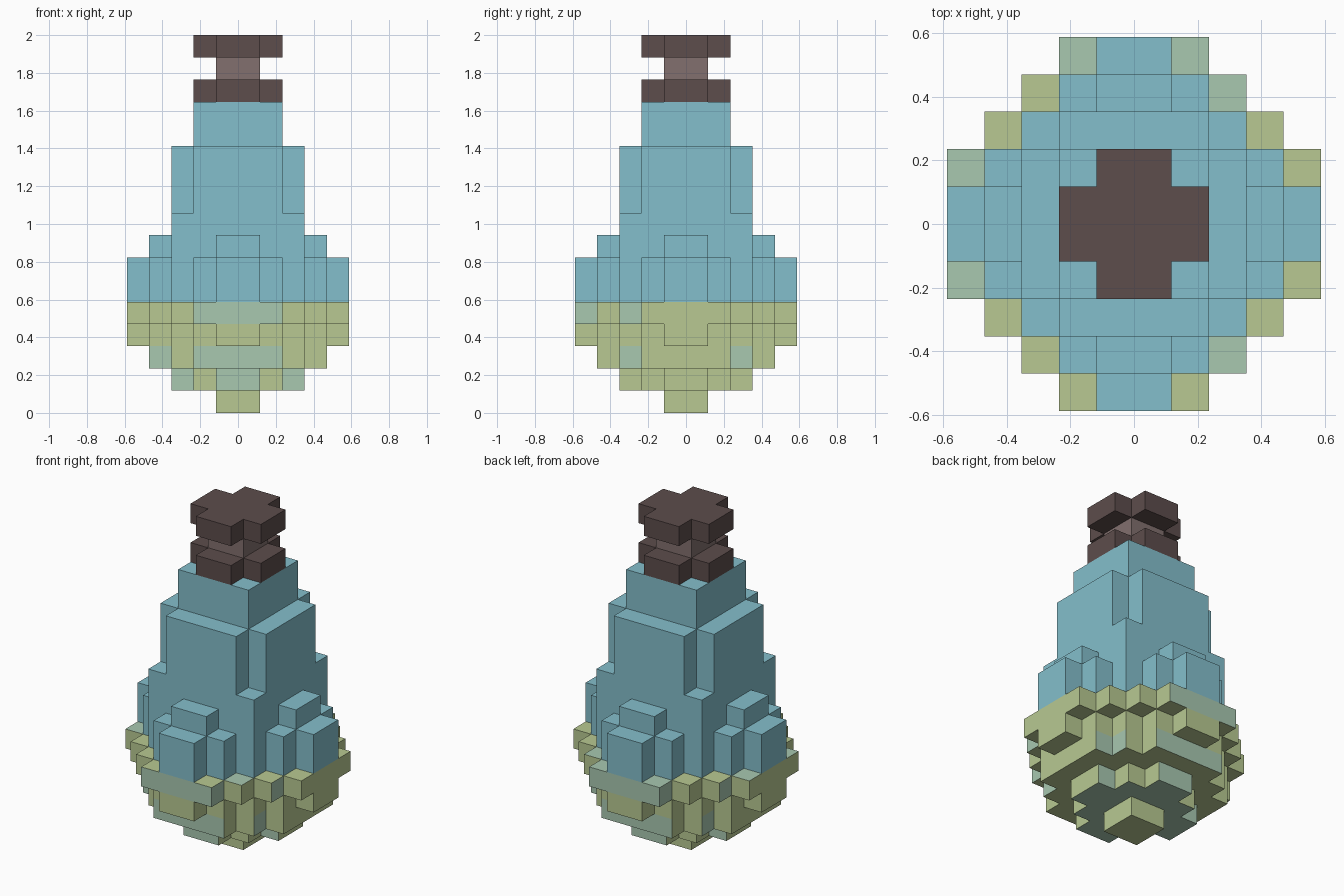
import bpy, bmesh
from mathutils import Vector

if "Cube" in bpy.data.objects:
    bpy.data.objects.remove(bpy.data.objects["Cube"])

U = 2 / 17  # block size


def material(name, rgb):
    m = bpy.data.materials.new(name)
    lin = [((c / 255 + 0.055) / 1.055) ** 2.4 for c in rgb]
    m.diffuse_color = (*lin, 1)
    m.use_nodes = True
    m.node_tree.nodes["Principled BSDF"].inputs["Base Color"].default_value = m.diffuse_color
    return m


BLUE = material("blue", (132, 191, 204))
LIME = material("lime", (184, 201, 146))
TEAL = material("pale_teal", (168, 200, 176))
BROWN = material("dark_brown", (93, 77, 76))
TAUPE = material("taupe", (130, 112, 110))


# Cross-sections, tested on mirrored cell indices counted from the centre
def diamond(limit, cap=4):
    return lambda i, j: i + j <= limit and max(i, j) <= cap


def section(test, z0, z1):
    fold = lambda v: v if v >= 0 else -1 - v
    return {(x, y, z) for x in range(-5, 5) for y in range(-5, 5)
            for z in range(z0, z1) if test(fold(x), fold(y))}


square = lambda n: (lambda i, j: max(i, j) <= n)

# Rounded base, widest just under the body
base = (section(diamond(0), 0, 1) | section(diamond(2), 1, 2)
        | section(diamond(4, 3), 2, 3) | section(diamond(4), 3, 4)
        | section(diamond(5), 4, 5))
# Tapered body with four stepped buttresses and notched corners
body = (section(diamond(4), 5, 7)
        | section(lambda i, j: max(i, j) <= 2 or (max(i, j) == 3 and min(i, j) == 0), 7, 8)
        | section(square(2), 8, 9) | section(diamond(3, 2), 9, 12)
        | section(square(1), 12, 14))
# Cross-shaped cap pieces joined by a narrow neck
collar = section(diamond(1), 14, 15)
neck = section(square(0), 15, 16)
top = section(diamond(1), 16, 17)
solid = base | body | collar | neck | top

# Teal patches on the base, one rule for each facing direction
TOP_PATCH = {(-5, 1), (-5, -2), (2, 3), (2, -4), (-2, 4), (1, 4)}
FRONT_PATCH = {4: (-2, -1, 0, 1), 2: (-4, -2, -1, 0, 1), 1: (-3, -1, 0, 2)}
SIDE_PATCH = {4: (-5, -3), 2: (-3, 2)}


def base_patch(cell, n):
    x, y, z = cell
    if n[2]:
        return (x, y) in TOP_PATCH if n[2] > 0 else z == 1
    if n[1]:
        return (x if n[1] < 0 else -1 - x) in FRONT_PATCH.get(z, ())
    return (y if n[0] > 0 else -1 - y) in SIDE_PATCH.get(z, ())


def build(name, cells, mats, rule=lambda cell, n: 0):
    """Make the exposed block faces of one part."""
    bm = bmesh.new()
    for cell in sorted(cells):
        centre = Vector(cell) + Vector((0.5, 0.5, 0.5))
        for axis in range(3):
            for sign in (-1, 1):
                n = Vector((0, 0, 0))
                n[axis] = sign
                if tuple(int(c + d) for c, d in zip(cell, n)) in solid:
                    continue
                a = Vector((0, 0, 0))
                a[(axis + 1) % 3] = 0.5
                b = n.cross(a)
                mid = centre + n * 0.5
                f = bm.faces.new([bm.verts.new((mid + s * a + t * b) * U)
                                  for s, t in ((-1, -1), (1, -1), (1, 1), (-1, 1))])
                f.material_index = int(rule(cell, n))
    bmesh.ops.remove_doubles(bm, verts=bm.verts, dist=0.001)
    me = bpy.data.meshes.new(name)
    bm.to_mesh(me)
    bm.free()
    for m in mats:
        me.materials.append(m)
    ob = bpy.data.objects.new(name, me)
    bpy.context.collection.objects.link(ob)


build("base", base, [LIME, TEAL], base_patch)
build("body", body, [BLUE])
build("lower_collar", collar, [BROWN])
build("neck", neck, [TAUPE])
build("top_cap", top, [BROWN])
